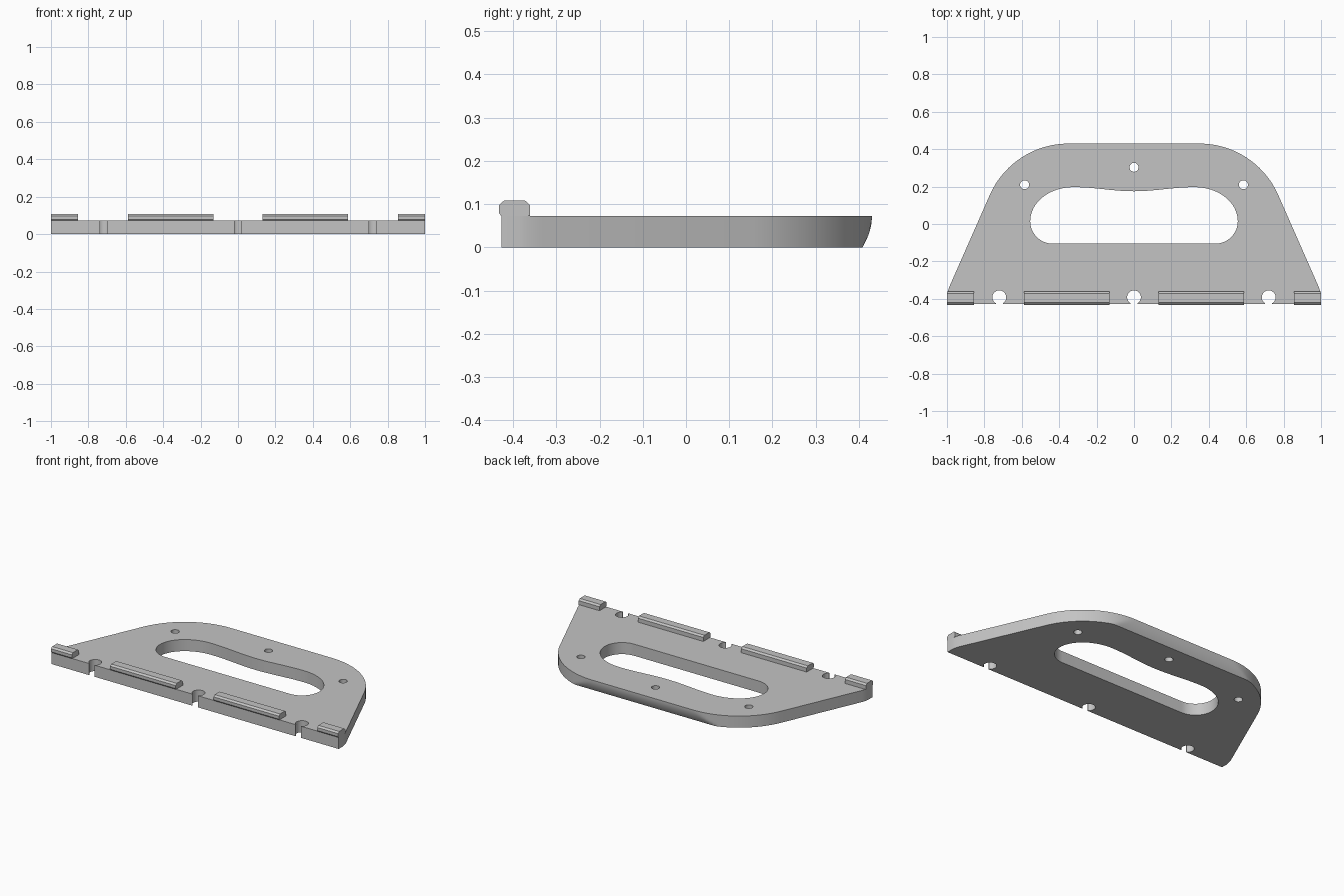
import bpy, bmesh, math
from math import sin, cos, pi

if "Cube" in bpy.data.objects:
    bpy.data.objects.remove(bpy.data.objects["Cube"])

T = 0.073          # plate thickness
FRONT = -0.427     # front edge of the plate

grey = bpy.data.materials.new("light_grey")
grey.diffuse_color = (0.55, 0.55, 0.55, 1)
grey.use_nodes = True
grey.node_tree.nodes["Principled BSDF"].inputs["Base Color"].default_value = grey.diffuse_color


def arc(cx, cy, rx, ry, a0, a1, n):
    return [(cx + rx * cos(a0 + (a1 - a0) * i / n),
             cy + ry * sin(a0 + (a1 - a0) * i / n)) for i in range(n + 1)]


def mirrored(half):
    """Complete a right-half outline with its mirror image."""
    return half + [(-x, y) for x, y in reversed(half) if abs(x) > 1e-5]


def loft(name, loops):
    """Solid skinned through equal-sized loops of 3D points."""
    bm = bmesh.new()
    rings = [[bm.verts.new(p) for p in loop] for loop in loops]
    n = len(rings[0])
    for a, b in zip(rings, rings[1:]):
        for i in range(n):
            j = (i + 1) % n
            bm.faces.new((a[i], a[j], b[j], b[i]))
    bm.faces.new(rings[0][::-1])
    bm.faces.new(rings[-1])
    bmesh.ops.recalc_face_normals(bm, faces=bm.faces)
    me = bpy.data.meshes.new(name)
    bm.to_mesh(me)
    bm.free()
    ob = bpy.data.objects.new(name, me)
    bpy.context.collection.objects.link(ob)
    me.materials.append(grey)
    return ob


def prism(name, outline, z0, z1):
    return loft(name, [[(x, y, z) for x, y in outline] for z in (z0, z1)])


# Plate: trapezoid with rounded shoulders, rear edge curving under
outline = mirrored([(1, FRONT), (1, -0.385), (0.997, -0.367), (0.988, -0.337)]
                   + arc(0.35, -0.03, 0.46, 0.46, math.radians(23.9), pi / 2, 24))
layers = []
for k in range(9):
    z = T * k / 8
    limit = 0.43 - 0.022 * (1 - z / T) ** 2
    layers.append([(x, min(y, limit - 1e-5 * abs(x)), z) for x, y in outline])
plate = loft("handle_plate", layers)

# Cutters: hand opening with a dipped upper edge
dip = [(0.32 * i / 10, 0.186 - 0.011 * cos(pi * i / 10)) for i in range(9, -1, -1)]
opening = mirrored([(0.0, -0.105)]
                   + arc(0.435, 0.015, 0.12, 0.12, -pi / 2, 0, 12)
                   + arc(0.325, 0.015, 0.23, 0.182, 0, pi / 2, 16)[1:] + dip)
cutters = [prism("opening_cutter", opening, -0.1, 0.2)]

# Cutters: small screw holes and open front notches
for x, y, r in ((0, 0.303, 0.024), (-0.585, 0.21, 0.024), (0.585, 0.21, 0.024),
                (-0.72, -0.392, 0.037), (0, -0.392, 0.037), (0.72, -0.392, 0.037)):
    if y > 0:
        shape = arc(x, y, r, r, 0, 2 * pi, 24)[:-1]
    else:
        a = math.asin(0.019 / r)
        shape = arc(x, y, r, r, -pi / 2 + a, 1.5 * pi - a, 28)
        shape += [(x - 0.019, -0.5), (x + 0.019, -0.5)]
    cutters.append(prism("hole_cutter", shape, -0.1, 0.2))

for c in cutters:
    c.hide_render = True
    mod = plate.modifiers.new("cut", 'BOOLEAN')
    mod.operation = 'DIFFERENCE'
    mod.solver = 'EXACT'
    mod.object = c
bpy.context.view_layer.update()
cut_mesh = bpy.data.meshes.new_from_object(
    plate.evaluated_get(bpy.context.evaluated_depsgraph_get()))
plate.modifiers.clear()
plate.data = cut_mesh
for c in cutters:
    bpy.data.objects.remove(c)
bpy.ops.object.select_all(action='DESELECT')
plate.select_set(True)
bpy.context.view_layer.objects.active = plate
bpy.ops.object.shade_smooth_by_angle(angle=math.radians(30))

# Chamfered ridges along the front edge
profile = [(FRONT, T - 0.001), (-0.432, 0.079), (-0.432, 0.098), (-0.421, 0.108),
           (-0.372, 0.108), (-0.361, 0.098), (-0.361, T - 0.001)]
for name, x0, x1 in (("outer_ridge_left", -1, -0.855), ("inner_ridge_left", -0.588, -0.132),
                     ("inner_ridge_right", 0.132, 0.588), ("outer_ridge_right", 0.855, 1)):
    loft(name, [[(x, y, z) for y, z in profile] for x in (x0, x1)])
